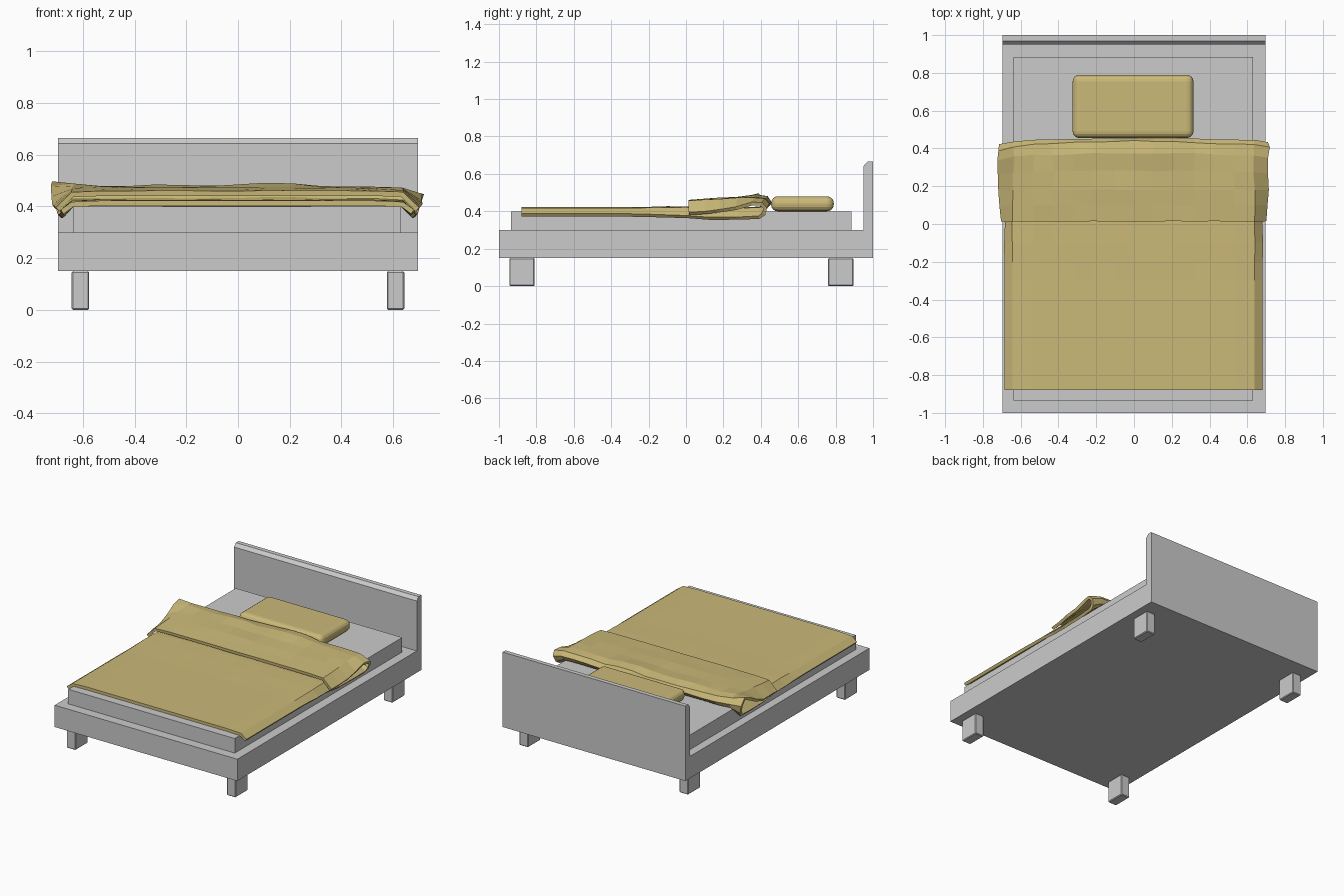
import bpy, math, random
from mathutils import Vector

if "Cube" in bpy.data.objects:
    bpy.data.objects.remove(bpy.data.objects["Cube"])

random.seed(4)
gold = bpy.data.materials.new("gold_fabric")
gold.diffuse_color = (0.60, 0.49, 0.19, 1)
gold.use_nodes = True
gold.node_tree.nodes["Principled BSDF"].inputs["Base Color"].default_value = gold.diffuse_color


def mesh_object(name, verts, faces, mat=None):
    me = bpy.data.meshes.new(name)
    me.from_pydata(verts, [], faces)
    ob = bpy.data.objects.new(name, me)
    bpy.context.collection.objects.link(ob)
    if mat:
        me.materials.append(mat)
    return ob


def box(name, x, y, z, bevel=0, segments=1, mat=None):
    v = [(a, b, c) for a in x for b in y for c in z]
    f = [(0, 1, 3, 2), (4, 6, 7, 5), (0, 4, 5, 1), (2, 3, 7, 6), (0, 2, 6, 4), (1, 5, 7, 3)]
    ob = mesh_object(name, v, f, mat)
    if bevel:
        m = ob.modifiers.new("bevel", 'BEVEL')
        m.width, m.segments = bevel, segments
    return ob


# Frame and headboard: one side profile extruded across the width
side = [(-1, .15), (1, .15), (1, .665), (.97, .665), (.95, .643), (.95, .30), (-1, .30)]
n = len(side)
verts = [(x, y, z) for x in (-.695, .695) for y, z in side]
faces = [tuple(range(n))[::-1], tuple(range(n, 2 * n))]
faces += [(i, (i + 1) % n, (i + 1) % n + n, i + n) for i in range(n)]
mesh_object("frame_with_headboard", verts, faces)

# Legs
for sx, sn in ((-1, "left"), (1, "right")):
    for y, yn in (((-.945, -.81), "front"), ((.76, .895), "back")):
        box(f"{yn}_{sn}_leg", sorted((sx * .575, sx * .643)), y, (0, .15), .005)

# Mattress and pillow
box("mattress", (-.637, .63), (-.935, .885), (.30, .40))
box("pillow", (-.325, .315), (.455, .79), (.40, .48), .036, 4, gold)

# Blanket path from foot to fold and back: y, z, edge half-width, edge drop, wrinkle
path = [(-.88, .412, .675, .033, 0), (-.30, .412, .675, .033, 0),
        (-.20, .413, .675, .036, .001), (-.10, .415, .675, .042, .002),
        (0, .415, .67, .046, .002), (.12, .412, .68, .050, .001),
        (.28, .412, .685, .050, .001), (.39, .413, .69, .045, .002),
        (.425, .422, .70, .035, .002), (.44, .440, .71, .025, .003),
        (.425, .459, .715, .020, .005), (.37, .468, .712, .035, .007),
        (.28, .462, .71, .052, .006), (.18, .460, .705, .060, .004),
        (.10, .455, .70, .062, .003), (.015, .450, .693, .062, .001)]
inner = [-.64 + 1.275 * i / 12 for i in range(13)]
verts = []
for r, (y, z, edge, drop, amp) in enumerate(path):
    turn = max(0, 1 - abs(r - 10) / 3)          # strength of the fold line
    for c, x in enumerate([-edge - .005] + inner + [edge]):
        side_drop = drop if c in (0, 14) else (.004 if c in (1, 13) else 0)
        lift = .045 * turn if c == 0 else (.012 * turn if c in (1, 8, 9) else 0)
        back = -.035 * turn if c == 0 else (-.015 * turn if c in (1, 14) else 0)
        wob = amp * random.uniform(-1, 1)
        verts.append((x + wob, y + back + wob * .6 + .008 * turn * math.sin(c * .5 - 2),
                      z - side_drop + lift + amp * random.uniform(-.3, 1)))
w = 15
faces = [(r * w + c, r * w + c + 1, (r + 1) * w + c + 1, (r + 1) * w + c)
         for r in range(len(path) - 1) for c in range(w - 1)]
blanket = mesh_object("folded_blanket", verts, faces, gold)
m = blanket.modifiers.new("thickness", 'SOLIDIFY')
m.thickness, m.offset = .02, 0
